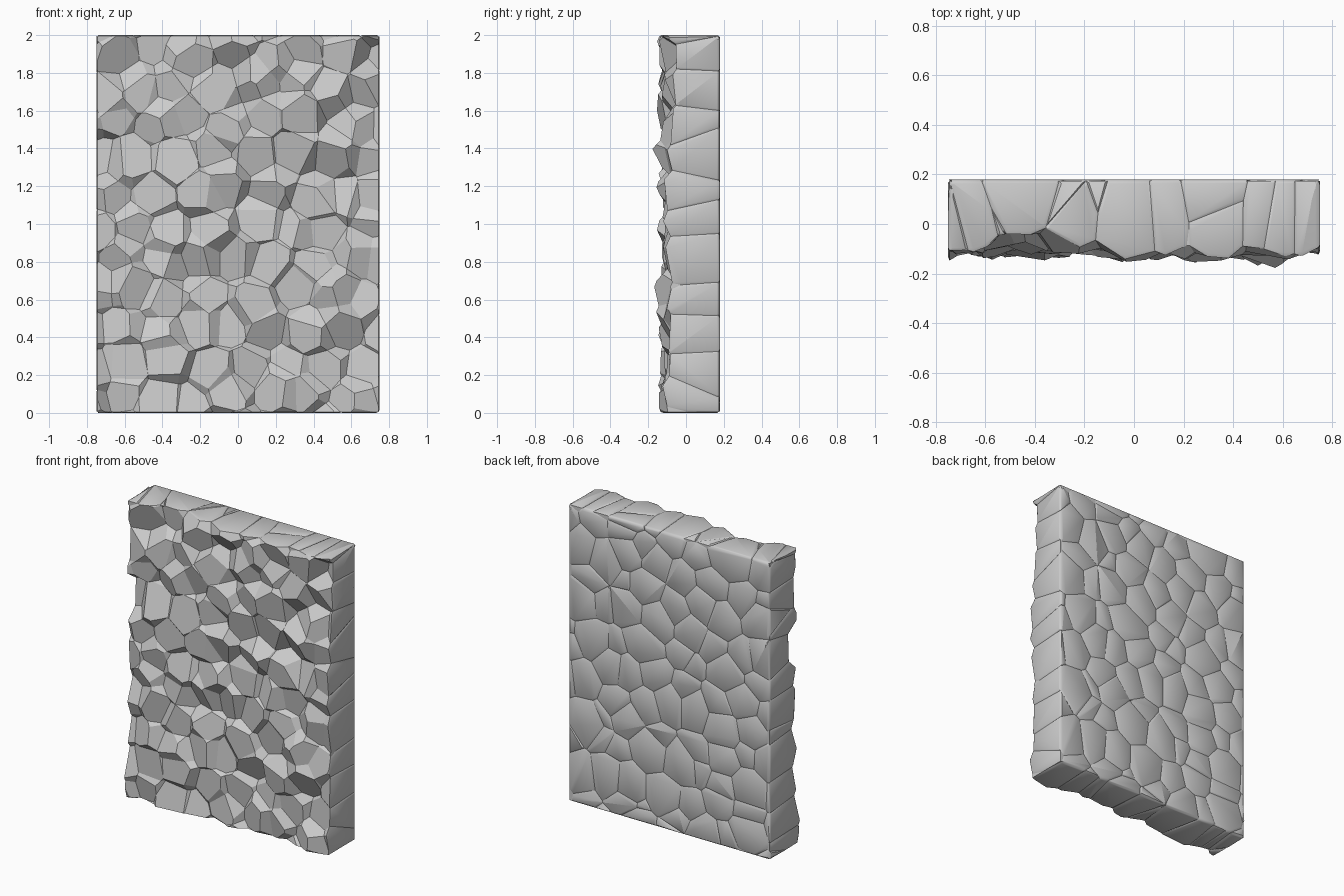
import bpy, bmesh, math, random
from mathutils import Vector

if "Cube" in bpy.data.objects:
    bpy.data.objects.remove(bpy.data.objects["Cube"])

random.seed(11)
W, H, BACK = 0.75, 2.0, 0.18
CHIP = 0.006                      # depth of the chipped seams on back and sides
FRONT, JOINT, OUTER = 0, 1, 2     # face tags

# broad relief of the front: (x, z, radius, push towards the back)
RELIEF = [(-0.46, 2.0, 0.2, 0.07), (-0.75, 0.2, 0.15, -0.05), (0.35, 1.65, 0.2, -0.02),
          (-0.28, 1.15, 0.16, -0.03), (-0.78, 1.33, 0.14, 0.07), (-0.78, 1.8, 0.14, 0.05),
          (-0.3, 0.88, 0.14, 0.03), (0.25, 1.3, 0.16, 0.03), (0.72, 1.76, 0.14, 0.04)]


def relief(x, z):
    return sum(d * math.exp(-((x - a) ** 2 + (z - b) ** 2) / r ** 2) for a, b, r, d in RELIEF)


def seed_layer(step, y, jitter_y):
    """Jittered hexagonal layer of cell centres, running past the slab edges."""
    pts = []
    rows = int(H / (step * 0.9)) + 3
    cols = int(2 * W / step) + 3
    for j in range(-1, rows):
        for i in range(-1, cols):
            x = -W + (i + 0.5 + 0.5 * (j % 2)) * step + random.uniform(-0.3, 0.3) * step
            z = (j + 0.4) * step * 0.9 + random.uniform(-0.3, 0.3) * step
            pts.append(Vector((x, y + relief(x, z) + random.uniform(-jitter_y, jitter_y), z)))
    return pts


stones = seed_layer(0.205, 0.01, 0.03)
air = seed_layer(0.2, -0.205, 0.03)
seeds = [(p, JOINT) for p in stones] + [(p, FRONT) for p in air]


def carve_stone(centre):
    """One stone: the slab box cut by the planes halfway to its neighbours."""
    bm = bmesh.new()
    bmesh.ops.create_cube(bm, size=1)
    y0, y1 = -0.178, BACK - CHIP
    for v in bm.verts:
        v.co = Vector((v.co.x * 2 * (W - CHIP), (y0 + y1) / 2 + v.co.y * (y1 - y0),
                       H / 2 + v.co.z * (H - 2 * CHIP)))
    for f in bm.faces:
        f.material_index = FRONT if f.calc_center_median().y < y0 + 0.01 else OUTER
    near = sorted(((p - centre).length, i) for i, (p, _) in enumerate(seeds))
    for dist, i in near[1:]:
        if dist > 0.62 or not bm.faces:
            break
        p, tag = seeds[i]
        cut = bmesh.ops.bisect_plane(bm, geom=bm.verts[:] + bm.edges[:] + bm.faces[:], dist=1e-6,
                                     plane_co=(p + centre) / 2, plane_no=p - centre,
                                     clear_outer=True)
        edges = [e for e in cut['geom_cut'] if isinstance(e, bmesh.types.BMEdge)
                 and e.is_valid and e.is_boundary]
        if len(edges) > 2:
            bmesh.ops.edgeloop_fill(bm, edges=edges, mat_nr=tag)
    return bm


# gather the visible faces of every stone into one wall
wall = bmesh.new()
for s in stones:
    cell = carve_stone(s)
    if cell.faces:
        bmesh.ops.recalc_face_normals(cell, faces=cell.faces[:])
    flat = [f for f in cell.faces if f.material_index == OUTER and f.calc_area() > 0.002]
    if flat:
        # raised stone face with a chamfered seam round it
        res = bmesh.ops.inset_individual(cell, faces=flat, thickness=0.014, depth=CHIP,
                                         use_even_offset=False)
        for f in flat + res['faces']:
            f.smooth = True
    for f in cell.faces:
        if f.material_index != JOINT:
            nf = wall.faces.new([wall.verts.new(v.co) for v in f.verts])
            nf.smooth = f.smooth
    cell.free()
bmesh.ops.remove_doubles(wall, verts=wall.verts[:], dist=0.0008)

# flat facets in front, softly worn stones on the back and sides
for e in wall.edges:
    if len(e.link_faces) == 2 and e.calc_face_angle(0) > math.radians(40):
        e.smooth = False

mesh = bpy.data.meshes.new("rock_wall")
wall.to_mesh(mesh)
wall.free()
obj = bpy.data.objects.new("rock_wall", mesh)
bpy.context.collection.objects.link(obj)
